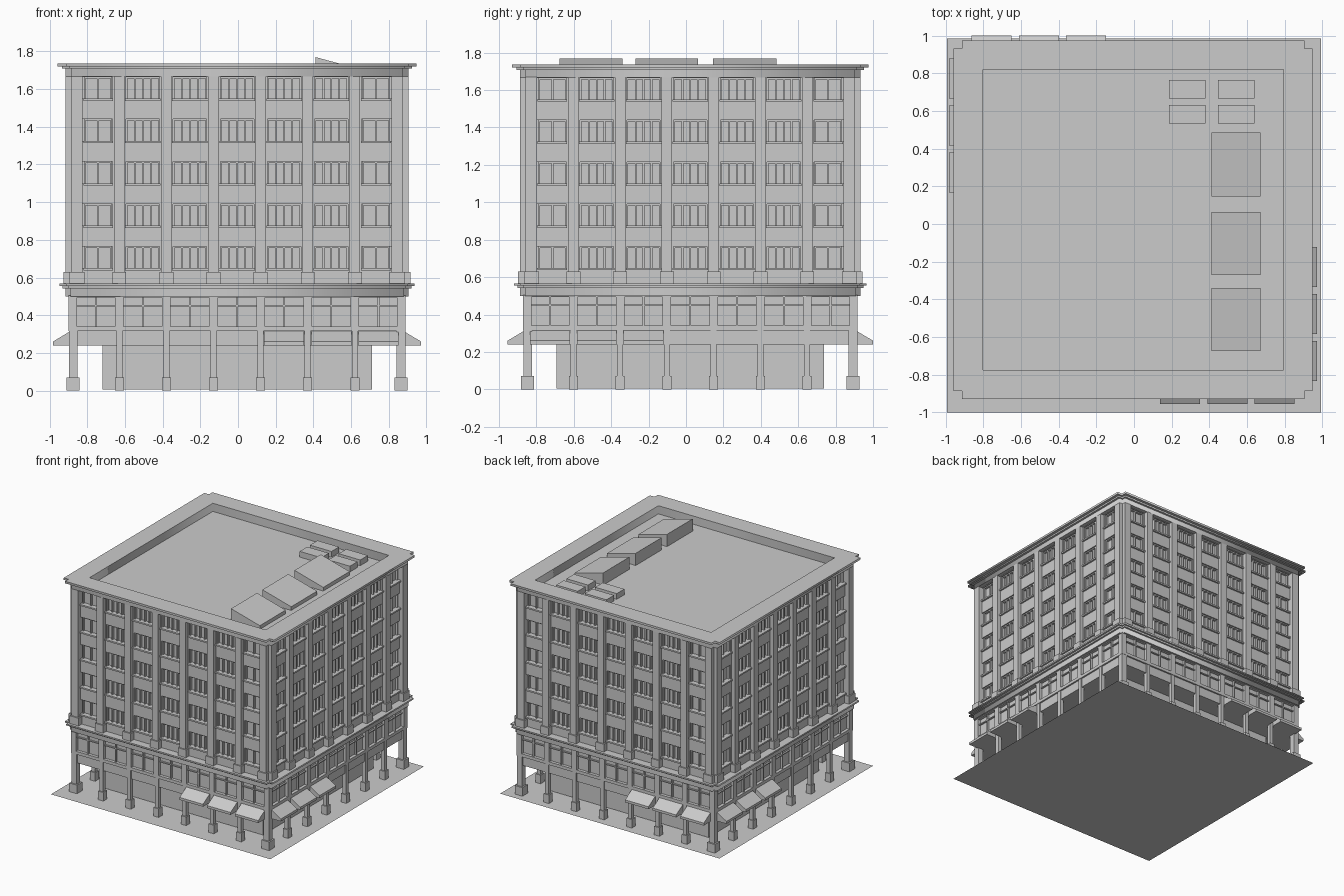
import bpy, bmesh, math

if "Cube" in bpy.data.objects:
    bpy.data.objects.remove(bpy.data.objects["Cube"])

CX, CY = -0.005, 0.023          # centre of the building on its plot
BAYS = [i * 0.25 for i in range(-3, 4)]
PIERS = [-0.625 + i * 0.25 for i in range(6)]
ROWS = [0.65 + 0.225 * i for i in range(5)]


def add_box(bm, x0, x1, y0, y1, z0, z1):
    v = [bm.verts.new((x, y, z)) for z in (z0, z1)
         for x, y in ((x0, y0), (x1, y0), (x1, y1), (x0, y1))]
    for f in ((3, 2, 1, 0), (4, 5, 6, 7), (0, 1, 5, 4), (1, 2, 6, 5), (2, 3, 7, 6), (3, 0, 4, 7)):
        bm.faces.new([v[i] for i in f])


def add_prism(bm, profile, x0, x1):
    """Extrude a (y, z) profile along x."""
    a = [bm.verts.new((x0, y, z)) for y, z in profile]
    b = [bm.verts.new((x1, y, z)) for y, z in profile]
    n = len(profile)
    bm.faces.new(a)
    bm.faces.new(b[::-1])
    for i in range(n):
        bm.faces.new((a[i], b[i], b[(i + 1) % n], a[(i + 1) % n]))


def finish(bm, name):
    bmesh.ops.recalc_face_normals(bm, faces=bm.faces)
    me = bpy.data.meshes.new(name)
    bm.to_mesh(me)
    bm.free()
    return me


def place(me, name, loc=(CX, CY, 0), rot=0.0):
    ob = bpy.data.objects.new(name, me)
    ob.location = loc
    ob.rotation_euler.z = rot
    bpy.context.collection.objects.link(ob)
    return ob


def block(name, boxes, loc=(CX, CY, 0)):
    bm = bmesh.new()
    for b in boxes:
        add_box(bm, *b)
    return place(finish(bm, name), name, loc)


def on_sides(name, boxes):
    """Boxes (u0, u1, depth0, depth1, z0, z1) on a facade, repeated on four sides."""
    bm = bmesh.new()
    for u0, u1, d0, d1, z0, z1 in boxes:
        add_box(bm, u0, u1, -d1, -d0, z0, z1)
    me = finish(bm, name)
    for k, side in enumerate(("front", "right", "back", "left")):
        place(me, f"{name}_{side}", rot=k * math.pi / 2)


def notched(name, h, n, z0, z1, hole=0.797):
    """Square ring with a square notch at each corner."""
    cu = bpy.data.curves.new(name, 'CURVE')
    cu.dimensions, cu.fill_mode, cu.extrude = '2D', 'BOTH', (z1 - z0) / 2
    m = h - n
    outer = []
    for k in range(4):
        c, s = (1, 0, -1, 0)[k], (0, 1, 0, -1)[k]
        outer += [(x * c - y * s, x * s + y * c) for x, y in ((h, m), (m, m), (m, h))]
    inner = [(hole, hole), (-hole, hole), (-hole, -hole), (hole, -hole)]
    for pts in (outer, inner):
        sp = cu.splines.new('POLY')
        sp.points.add(len(pts) - 1)
        for p, (x, y) in zip(sp.points, pts):
            p.co = (x, y, 0, 1)
        sp.use_cyclic_u = True
    ob = place(cu, name, (CX, CY, (z0 + z1) / 2))
    bpy.ops.object.select_all(action='DESELECT')
    ob.select_set(True)
    bpy.context.view_layer.objects.active = ob
    bpy.ops.object.convert(target='MESH')


# Flat plot
bm = bmesh.new()
bm.faces.new([bm.verts.new(p) for p in
              ((-0.9925, -1, 0), (0.9925, -1, 0), (0.9925, 0.985, 0), (-0.9925, 0.985, 0))])
place(finish(bm, "plot"), "plot", (0, 0, 0))

# Inner volumes: shop core, middle floor, tower up to the roof deck
block("shop_core", [(-0.715, 0.715, -0.715, 0.715, 0.005, 0.25)])
block("middle_core", [(-0.87, 0.87, -0.87, 0.87, 0.24, 0.51)])
block("tower_core", [(-0.85, 0.85, -0.85, 0.85, 0.5, 1.67)])

# Cornices and parapet
notched("parapet_cap", 0.952, 0.043, 1.72, 1.737)
notched("parapet_moulding", 0.928, 0.036, 1.708, 1.72)
notched("parapet_frieze", 0.91, 0.03, 1.668, 1.708)
notched("belt_cap", 0.942, 0.035, 0.555, 0.567)
notched("belt_moulding", 0.925, 0.03, 0.543, 0.555)
notched("belt_frieze", 0.91, 0.025, 0.5, 0.543)

# Tower pilasters with bases
pil, base = [], []
for u in PIERS:
    pil.append((u - 0.028, u + 0.028, 0.84, 0.91, 0.56, 1.67))
    base.append((u - 0.037, u + 0.037, 0.84, 0.92, 0.56, 0.63))
for s in (-1, 1):
    a, b = sorted((s * 0.82, s * 0.88))
    pil.append((a, b, 0.82, 0.91, 0.56, 1.67))
    base.append((a - 0.01, b + 0.01, 0.82, 0.92, 0.56, 0.63))
on_sides("pilaster", pil)
on_sides("pilaster_base", base)

# Tower bay walls: spandrels and jambs around the windows
wall = [(-0.85, 0.85, 0.84, 0.878, 0.56, ROWS[0])]
wall += [(-0.85, 0.85, 0.84, 0.878, z + 0.115, min(z + 0.225, 1.67)) for z in ROWS]
wall += [(u - 0.036, u + 0.036, 0.84, 0.878, 0.56, 1.67) for u in PIERS]
on_sides("spandrel", wall)

# Tower windows: sills, frames and mullions
sill, frame = [], []
for z in ROWS:
    for u in BAYS:
        end = abs(u) > 0.7
        c = math.copysign(0.737, u) if end else u
        w = 0.074 if end else 0.09
        sill.append((c - w - 0.005, c + w + 0.005, 0.84, 0.892, z - 0.012, z))
        for m in ((0,) if end else (-0.042, 0, 0.042)):
            frame.append((c + m - 0.005, c + m + 0.005, 0.84, 0.868, z, z + 0.115))
        for s in (-1, 1):
            e = c + s * (w - 0.004)
            frame.append((e - 0.004, e + 0.004, 0.84, 0.868, z, z + 0.115))
        frame.append((c - w, c + w, 0.84, 0.868, z + 0.107, z + 0.115))
on_sides("window_sill", sill)
on_sides("window_frame", frame)

# Middle floor: bands, piers, double windows with transoms
mid = [(-0.895, 0.895, 0.86, 0.895, 0.315, 0.34), (-0.895, 0.895, 0.86, 0.895, 0.495, 0.505)]
mid += [(u - 0.023, u + 0.023, 0.86, 0.895, 0.32, 0.5) for u in PIERS]
mid += [(min(s * 0.85, s * 0.895), max(s * 0.85, s * 0.895), 0.85, 0.895, 0.32, 0.5) for s in (-1, 1)]
on_sides("middle_wall", mid)
sash = []
for u in BAYS:
    sash.append((u - 0.005, u + 0.005, 0.86, 0.887, 0.34, 0.5))
    sash.append((u - 0.102, u + 0.102, 0.86, 0.883, 0.446, 0.454))
on_sides("middle_sash", sash)

# Street beam and columns
on_sides("street_beam", [(-0.88, 0.88, 0.85, 0.882, 0.24, 0.32)])
col = []
for u in PIERS:
    col.append((u - 0.016, u + 0.016, 0.858, 0.89, 0.07, 0.32))
    col.append((u - 0.024, u + 0.024, 0.85, 0.898, 0, 0.07))
on_sides("column", col)
corner = []
for sx in (-1, 1):
    for sy in (-1, 1):
        x, y = sx * 0.87, sy * 0.87
        corner.append((x - 0.023, x + 0.023, y - 0.023, y + 0.023, 0.07, 0.32))
        corner.append((x - 0.035, x + 0.035, y - 0.035, y + 0.035, 0, 0.07))
block("corner_column", corner)

# Awnings: three per side, grouped towards two opposite corners
for k in range(4):
    bm = bmesh.new()
    for u in (0.25, 0.5, 0.75):
        c = u if k % 2 == 0 else -u
        add_prism(bm, [(-0.88, 0.318), (-0.977, 0.26), (-0.977, 0.24), (-0.88, 0.24)],
                  c - 0.106, c + 0.106)
    place(finish(bm, "awning"), "awning", rot=k * math.pi / 2)

# Roof skylights (sloping) and small vents
bm = bmesh.new()
for y0, y1 in ((0.145, 0.485), (-0.27, 0.065), (-0.675, -0.34)):
    add_prism(bm, [(0.41, 1.66), (0.67, 1.66), (0.67, 1.70), (0.41, 1.77)], y0, y1)
for v in bm.verts:              # profile ran along y: swap axes
    v.co.x, v.co.y = v.co.y, v.co.x
place(finish(bm, "skylight"), "skylight", (0, 0, 0))
block("roof_vent", [(x, x + 0.195, y, y + 0.098, 1.66, 1.717)
                    for x in (0.185, 0.445) for y in (0.533, 0.666)], (0, 0, 0))
